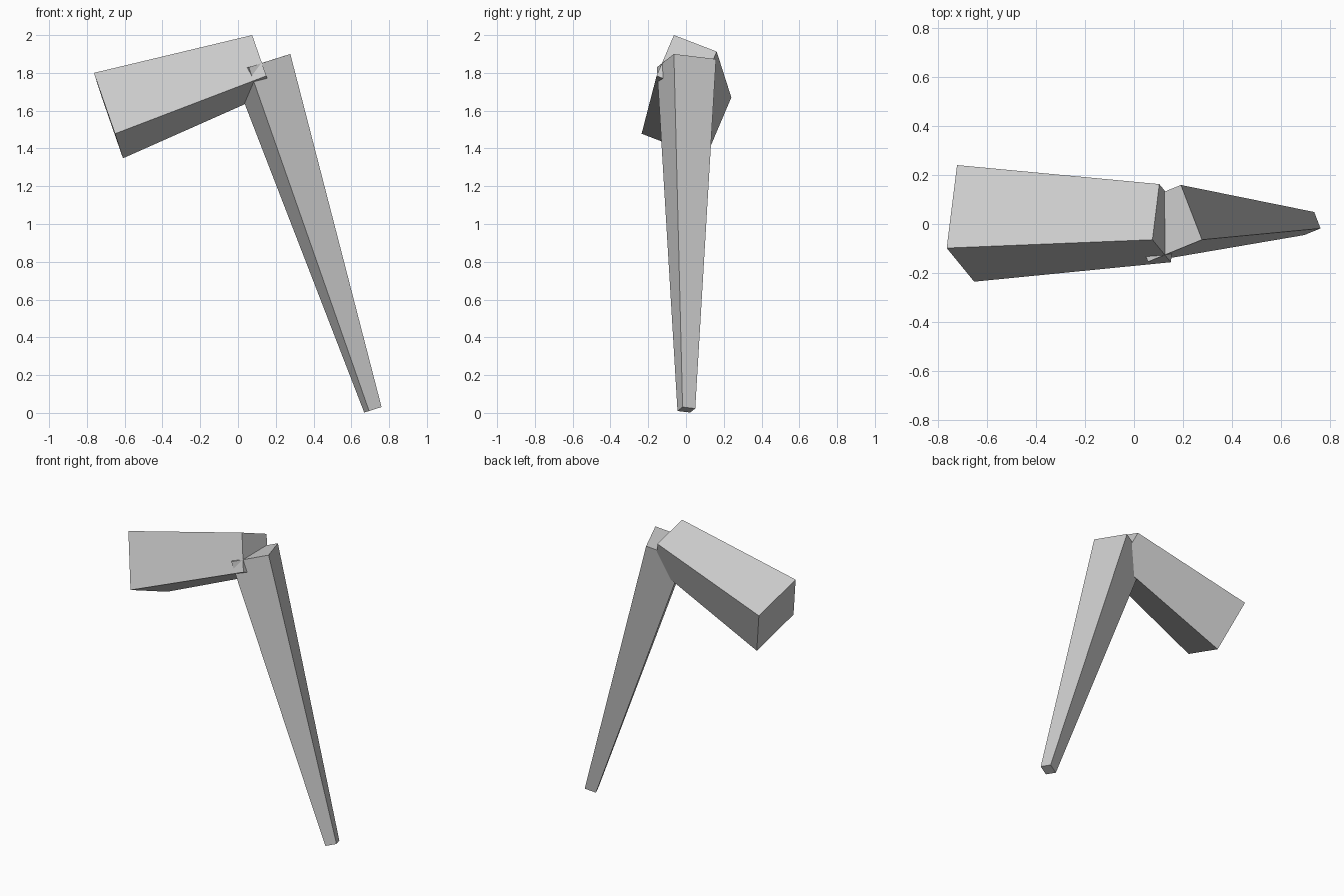
import bpy
import bmesh
from mathutils import Vector

cube = bpy.data.objects.get("Cube")
if cube:
    bpy.data.objects.remove(cube, do_unlink=True)

# Single plain grey
GREY = (0.6, 0.6, 0.6, 1.0)
grey = bpy.data.materials.new("plain_grey")
grey.use_nodes = True
grey.diffuse_color = GREY
grey.node_tree.nodes["Principled BSDF"].inputs["Base Color"].default_value = GREY


def tapered_box(name, start, end, side_a, side_b, taper):
    """Box from corner start to corner end; its section shrinks by taper."""
    bm = bmesh.new()
    a, b = Vector(side_a), Vector(side_b)
    rings = []
    for corner, scale in ((Vector(start), 1.0), (Vector(end), taper)):
        offsets = (Vector(), a, a + b, b)
        rings.append([bm.verts.new(corner + o * scale) for o in offsets])
    for ring in rings:
        bm.faces.new(ring)
    for i in range(4):
        j = (i + 1) % 4
        bm.faces.new((rings[0][i], rings[0][j], rings[1][j], rings[1][i]))
    bmesh.ops.recalc_face_normals(bm, faces=bm.faces)
    mesh = bpy.data.meshes.new(name)
    bm.to_mesh(mesh)
    bm.free()
    mesh.materials.append(grey)
    obj = bpy.data.objects.new(name, mesh)
    bpy.context.collection.objects.link(obj)
    return obj


# Thick upper segment, narrowing towards the joint
tapered_box("upper_segment", (-0.763, -0.098, 1.80), (0.075, -0.064, 2.0),
            (0.112, -0.137, -0.322), (0.042, 0.338, -0.13), 0.67)

# Long lower segment, narrowing towards the foot
tapered_box("lower_segment", (0.277, -0.064, 1.90), (0.76, -0.018, 0.031),
            (-0.22, -0.09, -0.07), (-0.086, 0.223, -0.027), 0.3)
